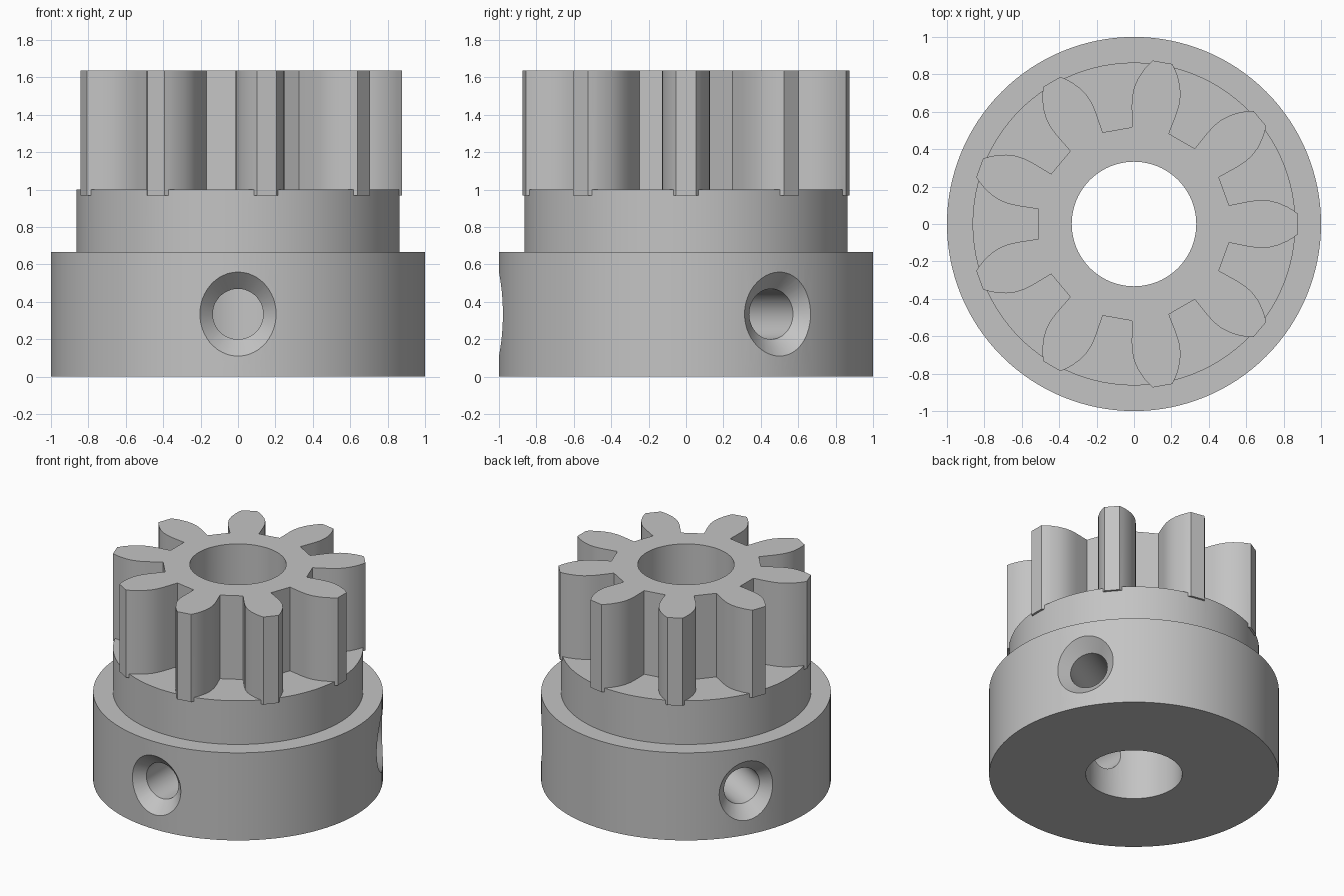
import bpy
import bmesh
from math import radians, sin, cos, tau
from mathutils import Matrix

default = bpy.data.objects.get("Cube")
if default:
    bpy.data.objects.remove(default)

TEETH = 9
BORE_RADIUS = 0.333
HOLE_RADIUS = 0.135


def add_object(name, rings):
    """Skin equal-length rings of points, cap both ends and link the result."""
    bm = bmesh.new()
    loops = [[bm.verts.new(p) for p in ring] for ring in rings]
    count = len(loops[0])
    for low, high in zip(loops, loops[1:]):
        for i in range(count):
            j = (i + 1) % count
            bm.faces.new((low[i], low[j], high[j], high[i]))
    bm.faces.new(loops[0][::-1])
    bm.faces.new(loops[-1])
    bmesh.ops.recalc_face_normals(bm, faces=bm.faces)
    mesh = bpy.data.meshes.new(name)
    bm.to_mesh(mesh)
    bm.free()
    obj = bpy.data.objects.new(name, mesh)
    bpy.context.collection.objects.link(obj)
    return obj


def lathe(name, profile, sides):
    """Turn a (radius, height) profile around z."""
    return add_object(name, [[(r * cos(tau * i / sides), r * sin(tau * i / sides), z)
                              for i in range(sides)] for r, z in profile])


def combine(target, tool, operation):
    """Apply a boolean to the target and remove the tool."""
    tool.hide_render = True
    mod = target.modifiers.new(operation.lower(), 'BOOLEAN')
    mod.operation = operation
    mod.solver = 'EXACT'
    mod.object = tool
    bpy.context.view_layer.objects.active = target
    bpy.ops.object.modifier_apply(modifier=mod.name)
    bpy.data.objects.remove(tool)


# Stepped hub: wide clamping base with a narrower collar
pulley = lathe("pinion_gear", [(1, 0), (1, 0.667), (0.863, 0.667), (0.863, 1)], 128)

# Toothed section, sunk slightly into the collar
flank = [(0.508, 0.10), (0.62, 0.122), (0.67, 0.128), (0.72, 0.126), (0.77, 0.114),
         (0.82, 0.092), (0.85, 0.074), (0.878, 0.053)]
tooth = [(x, -y) for x, y in flank] + flank[::-1]
outline = []
for k in range(TEETH):
    a = tau * k / TEETH
    outline += [(x * cos(a) - y * sin(a), x * sin(a) + y * cos(a)) for x, y in tooth]
teeth = add_object("teeth", [[(x, y, z) for x, y in outline] for z in (0.97, 1.637)])
combine(pulley, teeth, 'UNION')

# Shaft bore
bore = lathe("bore_cutter", [(BORE_RADIUS, -0.2), (BORE_RADIUS, 2)], 96)
combine(pulley, bore, 'DIFFERENCE')

# Three countersunk set screw holes around the base
for angle in (-90, 30, 150):
    hole = lathe("screw_hole_cutter", [(HOLE_RADIUS, 0.15), (HOLE_RADIUS, 0.91),
                                       (HOLE_RADIUS + 0.19, 1.1)], 48)
    hole.data.transform(Matrix.Translation((0, 0, 0.335))
                        @ Matrix.Rotation(radians(angle), 4, 'Z')
                        @ Matrix.Rotation(radians(90), 4, 'Y'))
    combine(pulley, hole, 'DIFFERENCE')

# Plain grey finish
grey = bpy.data.materials.new("grey_metal")
grey.use_nodes = True
color = (0.55, 0.55, 0.55, 1)
grey.diffuse_color = color
grey.node_tree.nodes["Principled BSDF"].inputs["Base Color"].default_value = color
pulley.data.materials.clear()
pulley.data.materials.append(grey)
for poly in pulley.data.polygons:
    poly.material_index = 0

# Smooth curved walls, sharp edges
bpy.ops.object.select_all(action='DESELECT')
pulley.select_set(True)
bpy.context.view_layer.objects.active = pulley
bpy.ops.object.shade_smooth_by_angle(angle=radians(28))
